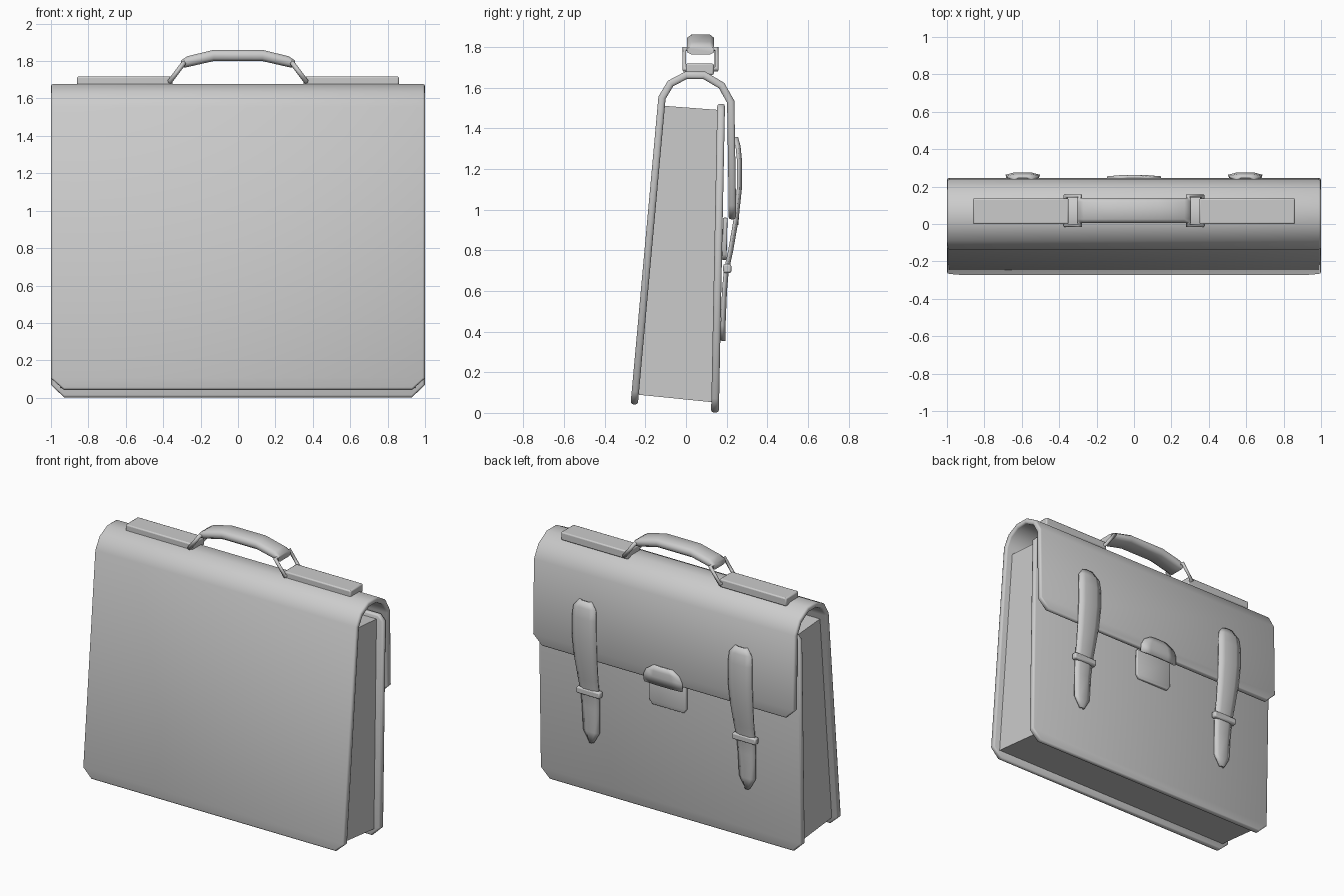
import bpy, bmesh, math

if "Cube" in bpy.data.objects:
    bpy.data.objects.remove(bpy.data.objects["Cube"])


def finish(ob, angle=50):
    bpy.ops.object.select_all(action='DESELECT')
    ob.select_set(True)
    bpy.context.view_layer.objects.active = ob
    bpy.ops.object.shade_smooth_by_angle(angle=math.radians(angle))
    return ob


def mesh_object(name, bm):
    bmesh.ops.recalc_face_normals(bm, faces=bm.faces)
    me = bpy.data.meshes.new(name)
    bm.to_mesh(me)
    bm.free()
    ob = bpy.data.objects.new(name, me)
    bpy.context.collection.objects.link(ob)
    return ob


def add_bevel(ob, width, segments=2):
    m = ob.modifiers.new("bevel", 'BEVEL')
    m.width, m.segments = width, segments
    m.limit_method, m.angle_limit = 'ANGLE', math.radians(60)


def sheet(name, rows, thick, cx=0, bulge=0, bevel=0.0, segments=2):
    """Leather sheet lofted through (y, z, half width) rows, then thickened."""
    bm = bmesh.new()
    cols = (-1, -0.5, 0.5, 1) if bulge else (-1, 1)
    grid = [[bm.verts.new((cx + c * w, y - (bulge if abs(c) == 1 else 0), z))
             for c in cols] for y, z, w in rows]
    for a, b in zip(grid, grid[1:]):
        for i in range(len(cols) - 1):
            bm.faces.new((a[i], a[i + 1], b[i + 1], b[i]))
    ob = mesh_object(name, bm)
    m = ob.modifiers.new("thickness", 'SOLIDIFY')
    m.thickness, m.offset, m.use_even_offset = thick, 0, True
    if bevel:
        add_bevel(ob, bevel, segments)
    return finish(ob, 65)


def box(name, centre, size, bevel=0.0):
    bm = bmesh.new()
    bmesh.ops.create_cube(bm, size=1)
    for v in bm.verts:
        v.co = [c + s * p for c, s, p in zip(centre, size, v.co)]
    ob = mesh_object(name, bm)
    if bevel:
        add_bevel(ob, bevel)
    return finish(ob)


# Back panel running over the top into the flap
sheet("back_and_flap", [
    (-.255, .042, .93), (-.249, .105, 1), (-.118, 1.55, 1), (-.076, 1.62, 1),
    (0, 1.66, 1), (.09, 1.66, 1), (.175, 1.61, 1), (.22, 1.53, 1),
    (.228, 1.02, 1), (.227, .952, .93)], .036, bevel=.012)

# Outer pocket panel under the flap
sheet("closing_panel", [(.142, .002, .93), (.144, .07, 1), (.172, 1.48, 1),
                        (.173, 1.52, .96)], .038, bevel=.012)

# Tapered gusset body between the panels
bm = bmesh.new()
side = [(-.24, .09), (.135, .052), (.16, 1.49), (-.107, 1.51)]
left, right = [[bm.verts.new((x, y, z)) for y, z in side] for x in (-.95, .95)]
bm.faces.new(left)
bm.faces.new(right)
for i in range(4):
    j = (i + 1) % 4
    bm.faces.new((left[i], left[j], right[j], right[i]))
finish(mesh_object("gusset", bm), 30)

# Clasp: arched cap on the flap edge and plate below it
sheet("clasp_cap", [(.25, .925, .145), (.253, .98, .145), (.254, 1.02, .125),
                    (.25, 1.055, .07)], .016, bulge=.006)
sheet("clasp_plate", [(.193, .96, .14), (.189, .78, .14), (.188, .752, .12)],
      .022, bevel=.005)

for s, tag in ((-1, "left"), (1, "right")):
    # Closing strap with its keeper loop
    sheet("strap_" + tag, [
        (.25, 1.355, .045), (.262, 1.31, .083), (.269, 1.24, .09),
        (.268, 1.1, .09), (.252, .95, .085), (.226, .8, .075),
        (.204, .70, .07), (.195, .6, .065), (.188, .43, .06),
        (.187, .355, .015)], .013, cx=s * .595, bulge=.012)
    box("keeper_" + tag, (s * .595, .203, .71), (.18, .04, .045), .01)

    # Handle anchor strip on the top
    box("top_strip_" + tag, (s * .605, .068, 1.69), (.51, .138, .056), .008)

    # Wire ring joining the strip to the handle
    cu = bpy.data.curves.new("ring_" + tag, 'CURVE')
    cu.dimensions = '3D'
    cu.bevel_depth, cu.bevel_resolution = .013, 1
    sp = cu.splines.new('POLY')
    sp.points.add(3)
    sp.use_cyclic_u = True
    ring = [(.365, -.008, 1.69), (.365, .15, 1.69), (.29, .15, 1.79), (.29, -.008, 1.79)]
    for p, (x, y, z) in zip(sp.points, ring):
        p.co = (s * x, y, z, 1)
    bpy.context.collection.objects.link(bpy.data.objects.new("ring_" + tag, cu))

# Padded handle lofted from eight-sided sections (x, z, half height)
half = [(.13, 1.83, .03), (.27, 1.797, .029), (.305, 1.783, .02)]
sections = [(-x, z, h) for x, z, h in reversed(half)] + half
outline = [(-1, -.5), (-.7, -1), (.7, -1), (1, -.5), (1, .5), (.7, 1), (-.7, 1), (-1, .5)]
bm = bmesh.new()
rings = [[bm.verts.new((x, .072 + u * .066, z + v * h)) for u, v in outline]
         for x, z, h in sections]
for a, b in zip(rings, rings[1:]):
    for i in range(8):
        j = (i + 1) % 8
        bm.faces.new((a[i], a[j], b[j], b[i]))
bm.faces.new(rings[0])
bm.faces.new(rings[-1])
finish(mesh_object("handle", bm), 60)
